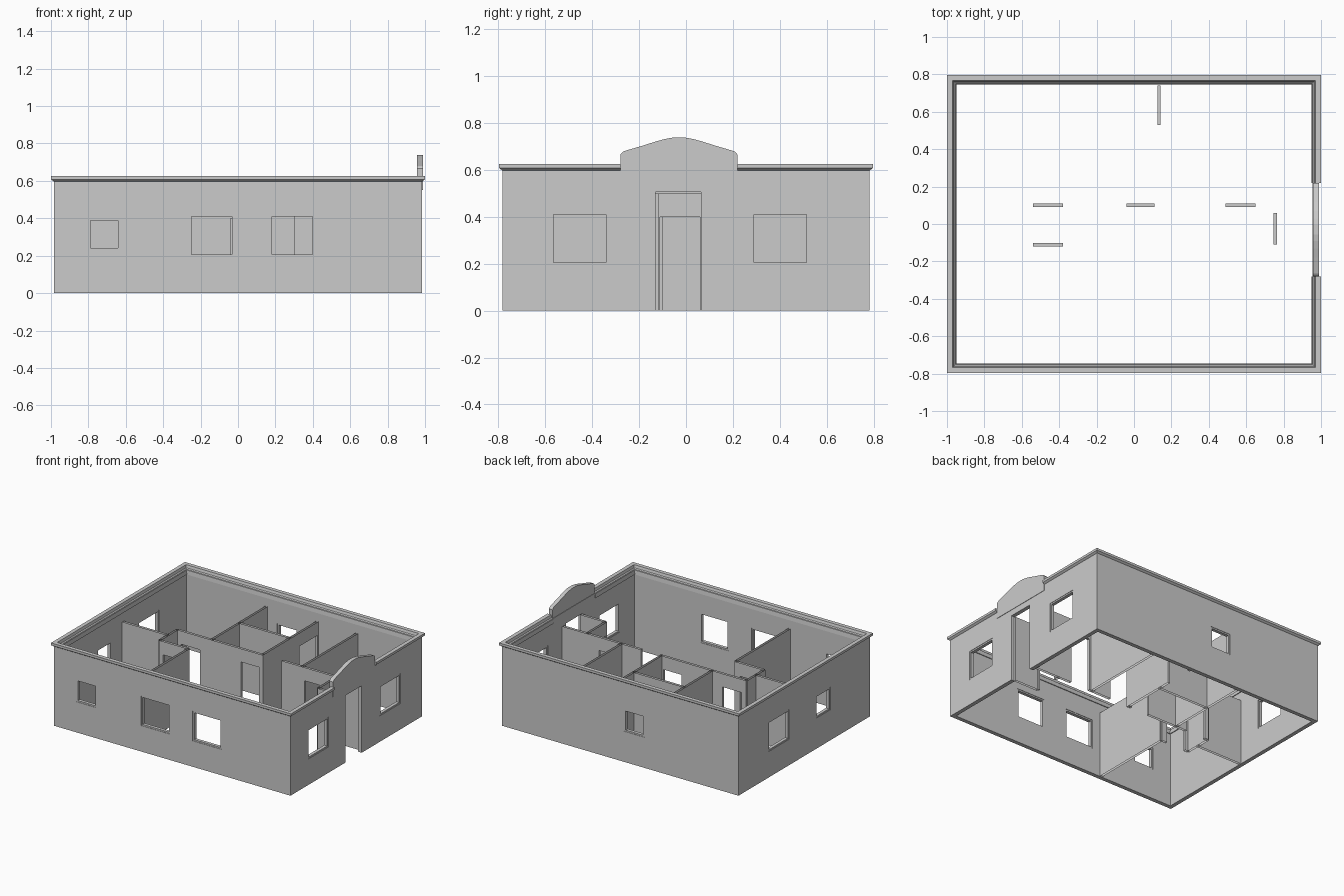
import bpy, bmesh, math

if "Cube" in bpy.data.objects:
    bpy.data.objects.remove(bpy.data.objects["Cube"])

X, Y, T = 0.985, 0.782, 0.03      # outer wall faces and thickness
H, DOOR, TH = 0.50, 0.40, 0.018   # partition height, door head, thickness


def finish(name, bm):
    bmesh.ops.recalc_face_normals(bm, faces=bm.faces)
    me = bpy.data.meshes.new(name)
    bm.to_mesh(me)
    bm.free()
    ob = bpy.data.objects.new(name, me)
    bpy.context.collection.objects.link(ob)
    return ob


def add_box(bm, x0, x1, y0, y1, z0, z1):
    vs = bmesh.ops.create_cube(bm, size=1)["verts"]
    for v in vs:
        v.co = (x1 if v.co.x > 0 else x0, y1 if v.co.y > 0 else y0,
                z1 if v.co.z > 0 else z0)


def side_box(bm, side, a, b, z0, z1, d0, d1):
    """Box on one outer wall: a..b along it, d0..d1 inward from its face."""
    if side in ("front", "back"):
        s = -1 if side == "front" else 1
        y0, y1 = sorted((s * (Y - d0), s * (Y - d1)))
        add_box(bm, a, b, y0, y1, z0, z1)
    else:
        s = -1 if side == "left" else 1
        x0, x1 = sorted((s * (X - d0), s * (X - d1)))
        add_box(bm, x0, x1, a, b, z0, z1)


def slab(name, axis, c, thick, pts, open_ends=False):
    """Extrude an elevation outline; open_ends skips its floor and top edges."""
    bm = bmesh.new()
    rows = []
    for d in (-thick / 2, thick / 2):
        rows.append([bm.verts.new((p, c + d, z) if axis == "x" else (c + d, p, z))
                     for p, z in pts])
        bm.faces.new(rows[-1])
    for i in range(len(pts)):
        j = (i + 1) % len(pts)
        if open_ends and pts[i][1] == pts[j][1] and pts[i][1] in (0, H):
            continue
        bm.faces.new((rows[0][i], rows[0][j], rows[1][j], rows[1][i]))
    return finish(name, bm)


def partition(name, axis, c, a, b, *doors):
    pts = [(a, 0)]
    for d0, d1 in doors:
        pts += [(d0, 0), (d0, DOOR), (d1, DOOR), (d1, 0)]
    slab(name, axis, c, TH, pts + [(b, 0), (b, H), (a, H)], True)


windows = [
    ("front", -0.80, -0.63, 0.23, 0.40),
    ("front", -0.26, -0.02, 0.195, 0.42),
    ("front", 0.17, 0.41, 0.195, 0.42),
    ("right", -0.575, -0.33, 0.195, 0.42),
    ("right", 0.28, 0.525, 0.195, 0.42),
    ("left", 0.18, 0.425, 0.195, 0.42),
    ("left", -0.31, -0.14, 0.23, 0.40),
    ("back", -0.20, -0.03, 0.23, 0.395),
]

# outer shell with window and entry openings
bm = bmesh.new()
add_box(bm, -X, X, -Y, Y, 0, 0.6)
shell = finish("outer_walls", bm)
bm = bmesh.new()
add_box(bm, -X + T, X - T, -Y + T, Y - T, -0.2, 0.9)
room_cut = finish("room_cutter", bm)
bm = bmesh.new()
for side, a, b, z0, z1 in windows:
    side_box(bm, side, a, b, z0, z1, -0.05, T + 0.05)
side_box(bm, "right", -0.13, 0.065, -0.1, 0.505, -0.05, T + 0.05)
hole_cut = finish("opening_cutter", bm)
bpy.context.view_layer.objects.active = shell
for cut in (room_cut, hole_cut):
    cut.hide_render = True
    m = shell.modifiers.new("cut", "BOOLEAN")
    m.operation, m.solver, m.object = "DIFFERENCE", "EXACT", cut
    bpy.ops.object.modifier_apply(modifier=m.name)
    bpy.data.objects.remove(cut)

# window frames
for n, (side, a, b, z0, z1) in enumerate(windows):
    bm = bmesh.new()
    f, d0, d1 = 0.011, 0.003, T - 0.003
    side_box(bm, side, a, b, z0, z0 + f, d0, d1)
    side_box(bm, side, a, b, z1 - f, z1, d0, d1)
    side_box(bm, side, a, a + f, z0 + f, z1 - f, d0, d1)
    side_box(bm, side, b - f, b, z0 + f, z1 - f, d0, d1)
    finish(f"{side}_window_frame_{n}", bm)

# cornice swept round the top, broken at the entry gable
profile = [(-0.005, 0.595), (0.004, 0.60), (0.015, 0.608), (0.015, 0.626),
           (-0.015, 0.626), (-0.02, 0.606), (-0.032, 0.596), (-0.036, 0.565),
           (-0.02, 0.565)]
path = [(1, 0.22, 0), (1, Y, 1), (-1, Y, 1), (-1, -Y, -1), (1, -Y, -1), (1, -0.28, 0)]
bm = bmesh.new()
rings = [[bm.verts.new((sx * (X + o), y + sy * o, z)) for o, z in profile]
         for sx, y, sy in path]
for r, q in zip(rings, rings[1:]):
    for i in range(len(profile)):
        j = (i + 1) % len(profile)
        bm.faces.new((r[i], r[j], q[j], q[i]))
bm.faces.new(rings[0])
bm.faces.new(rings[-1])
finish("cornice", bm)

# curved gable over the entry
half = [(0.25, 0.55), (0.25, 0.665), (0.243, 0.674), (0.235, 0.68), (0.15, 0.705),
        (0.10, 0.721), (0.06, 0.732), (0.025, 0.738)]
outline = [(-0.03 + p, z) for p, z in half] + [(-0.03 - p, z) for p, z in reversed(half)]
slab("entry_gable", "y", 0.973, 0.03, outline)

# interior partitions
partition("hall_wall", "x", 0.10, -0.575, 0.145, (-0.54, -0.38), (-0.04, 0.11))
partition("entry_side_wall", "x", 0.10, 0.30, 0.96, (0.49, 0.65))
partition("closet_front_wall", "x", -0.11, -0.575, -0.335, (-0.54, -0.38))
partition("closet_end_wall", "y", -0.575, -0.11, 0.10)
partition("left_divider", "x", -0.01, -0.96, -0.575)
partition("front_left_divider", "y", -0.335, -0.76, -0.11)
partition("back_left_divider", "y", -0.29, 0.10, 0.76)
partition("bath_front_wall", "x", 0.43, -0.29, 0.135)
partition("bath_side_wall", "y", 0.134, 0.10, 0.76, (0.53, 0.74))
partition("back_right_divider", "y", 0.465, 0.10, 0.76)
partition("vestibule_wall", "y", 0.755, -0.125, 0.10, (-0.11, 0.06))
partition("vestibule_side_wall", "x", -0.125, 0.755, 0.96)
